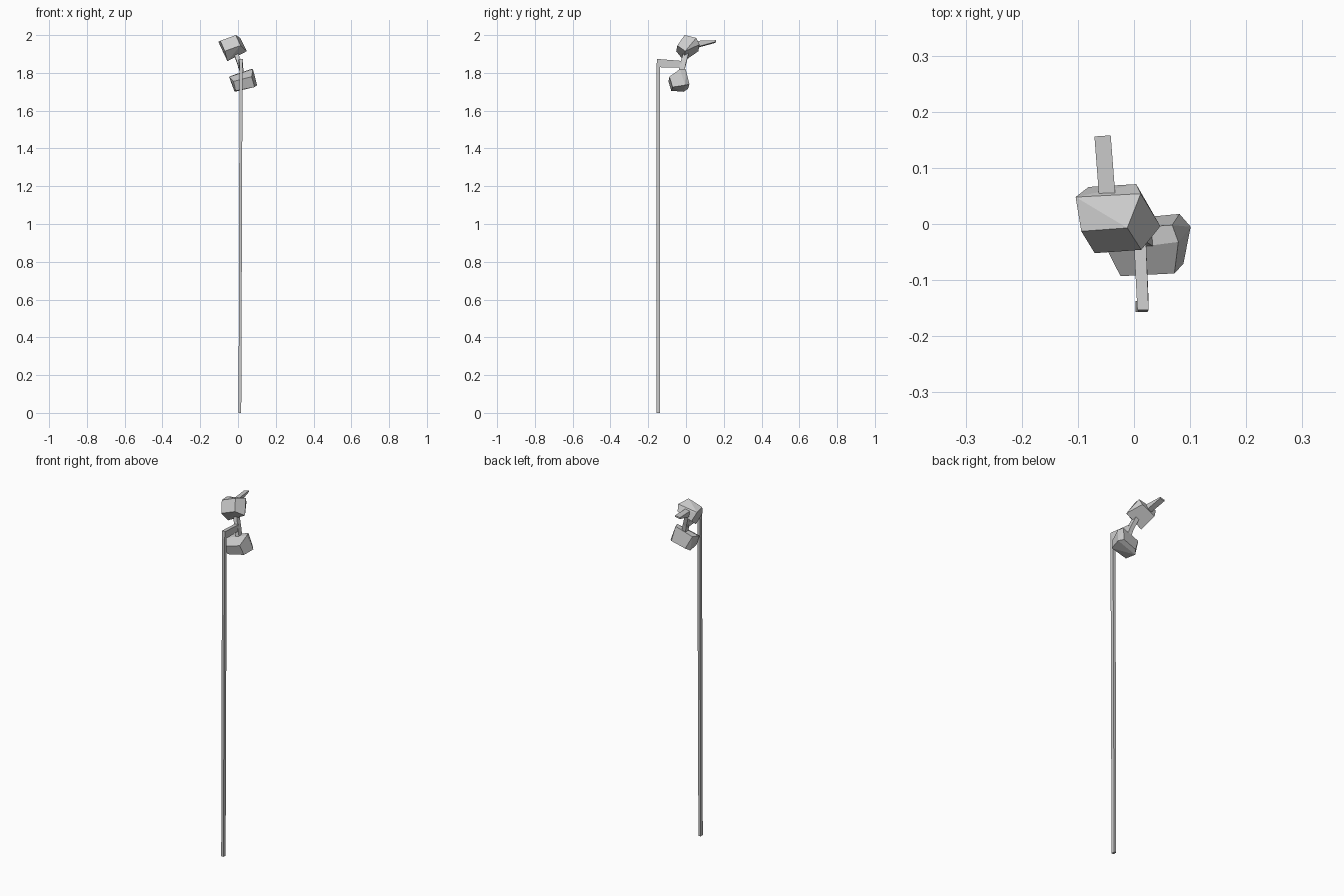
import bpy, bmesh
from mathutils import Vector

if "Cube" in bpy.data.objects:
    bpy.data.objects.remove(bpy.data.objects["Cube"])


def finish(name, bm):
    bmesh.ops.recalc_face_normals(bm, faces=bm.faces)
    me = bpy.data.meshes.new(name)
    bm.to_mesh(me)
    bm.free()
    ob = bpy.data.objects.new(name, me)
    bpy.context.collection.objects.link(ob)
    return ob


def faceted_block(name, left, right):
    """Closed chunky block from a left and a right outline."""
    bm = bmesh.new()
    vs = [bm.verts.new(p) for p in left + right]
    bmesh.ops.convex_hull(bm, input=vs)
    bmesh.ops.dissolve_limit(bm, angle_limit=0.12, verts=bm.verts, edges=bm.edges)
    return finish(name, bm)


def bar(name, sections):
    """Four-sided bar through sections of (centre, half side vector, half height vector)."""
    bm = bmesh.new()
    rings = []
    for c, s, h in sections:
        c, s, h = Vector(c), Vector(s), Vector(h)
        rings.append([bm.verts.new(p) for p in (c - s - h, c + s - h, c + s + h, c - s + h)])
    for a, b in zip(rings, rings[1:]):
        for i in range(4):
            j = (i + 1) % 4
            bm.faces.new((a[i], a[j], b[j], b[i]))
    bm.faces.new(rings[0])
    bm.faces.new(rings[-1])
    return finish(name, bm)


# Upper block: five-sided section, tilted
faceted_block(
    "upper_block",
    [(-.094, -.013, 1.97), (-.07, -.052, 1.915), (-.056, -.01, 1.862),
     (-.081, .066, 1.915), (-.104, .048, 1.965)],
    [(-.012, -.007, 2.0), (.013, -.046, 1.945), (.047, -.004, 1.915),
     (.004, .071, 1.95), (.012, .054, 1.985)])

# Lower block: six-sided section, tilted the other way
faceted_block(
    "lower_block",
    [(-.047, -.048, 1.778), (-.024, -.093, 1.755), (-.012, -.078, 1.705),
     (-.018, -.012, 1.70), (-.002, .01, 1.715), (-.035, -.008, 1.785)],
    [(.079, -.032, 1.82), (.072, -.088, 1.78), (.088, -.071, 1.725),
     (.101, -.005, 1.735), (.081, .018, 1.74), (.068, -.002, 1.82)])

# Neck joining the two blocks
bar("neck", [((.027, -.027, 1.78), (.011, 0, .003), (0, .015, -.003)),
             ((.012, -.018, 1.84), (.011, 0, .003), (0, .015, -.003)),
             ((-.018, .005, 1.92), (.011, 0, .003), (0, .013, -.003))])

# Long pole bending into the short arm
bar("pole_and_arm", [((.010, -.147, 0), (.007, 0, 0), (0, -.010, 0)),
                     ((.016, -.147, 1.83), (.008, 0, 0), (0, -.010, 0)),
                     ((.016, -.145, 1.852), (.010, 0, 0), (0, -.008, .022)),
                     ((.010, -.02, 1.845), (.011, 0, 0), (0, 0, .018))])

# Flat tapering spike at the back of the upper block
bar("spike", [((-.047, .04, 1.948), (.0145, .001, .003), (0, 0, .018)),
              ((-.056, .157, 1.966), (.0145, .001, .003), (0, 0, .004))])
